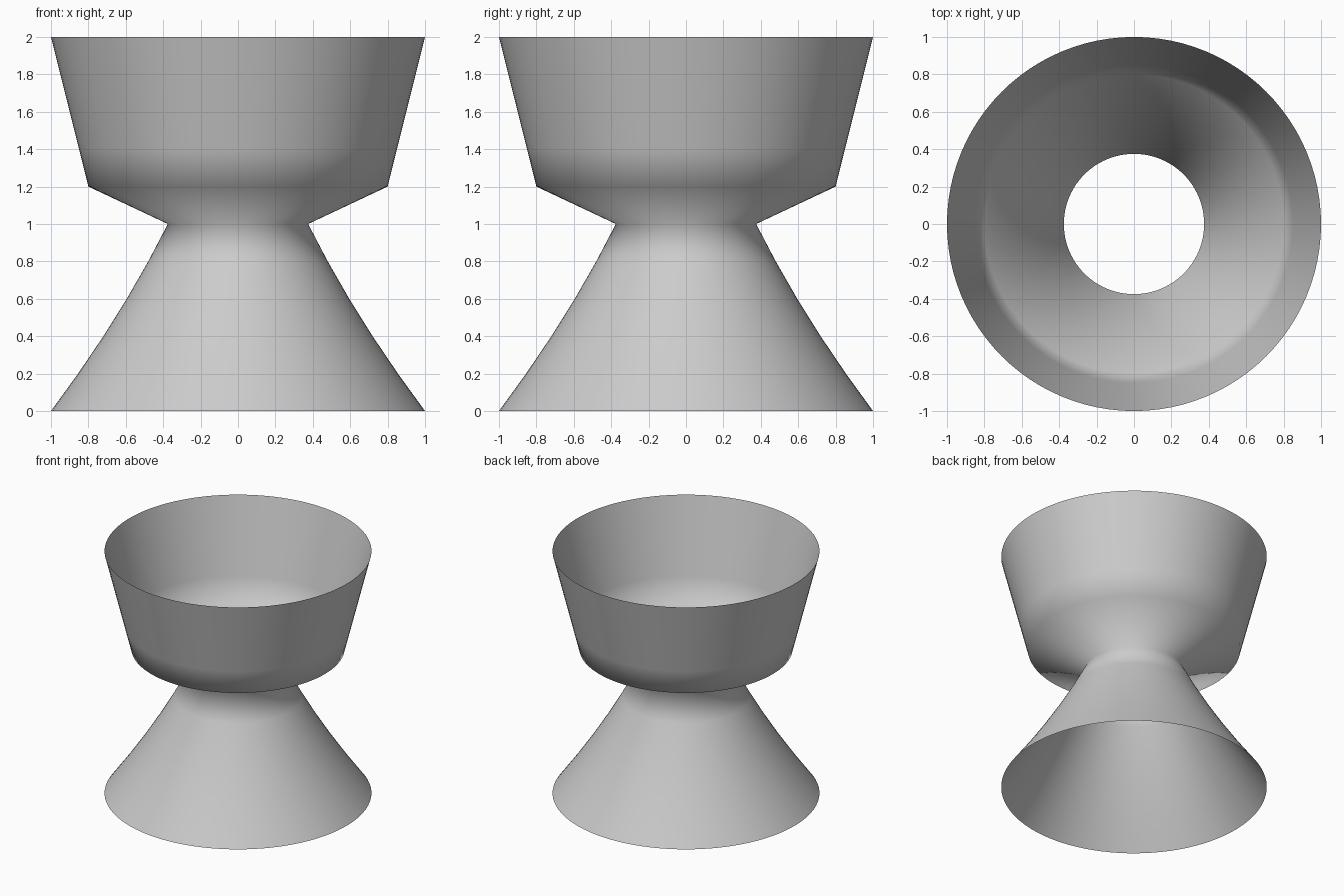
import bpy, bmesh, math

if "Cube" in bpy.data.objects:
    bpy.data.objects.remove(bpy.data.objects["Cube"])

SEGMENTS = 96


def revolve(name, profile):
    """Spin an open (radius, height) profile around z into a thin shell."""
    bm = bmesh.new()
    rings = []
    for r, z in profile:
        rings.append([bm.verts.new((r * math.cos(2 * math.pi * i / SEGMENTS),
                                    r * math.sin(2 * math.pi * i / SEGMENTS), z))
                      for i in range(SEGMENTS)])
    for low, high in zip(rings, rings[1:]):
        for i in range(SEGMENTS):
            j = (i + 1) % SEGMENTS
            bm.faces.new((low[i], low[j], high[j], high[i])).smooth = True
    mesh = bpy.data.meshes.new(name)
    bm.to_mesh(mesh)
    bm.free()
    obj = bpy.data.objects.new(name, mesh)
    bpy.context.collection.objects.link(obj)
    return obj


# Flared foot: gently concave from the base up to the narrow neck
foot = [(1 - 0.75 * z + 0.125 * z * z, z) for z in (0, 0.2, 0.4, 0.6, 0.8, 1.0)]

# Bowl: shallow shoulder, then a steep straight wall up to the open rim
bowl = [(0.8 + 0.05 * k, 1.2 + 0.2 * k) for k in range(5)]

revolve("goblet_shell", foot + bowl)
